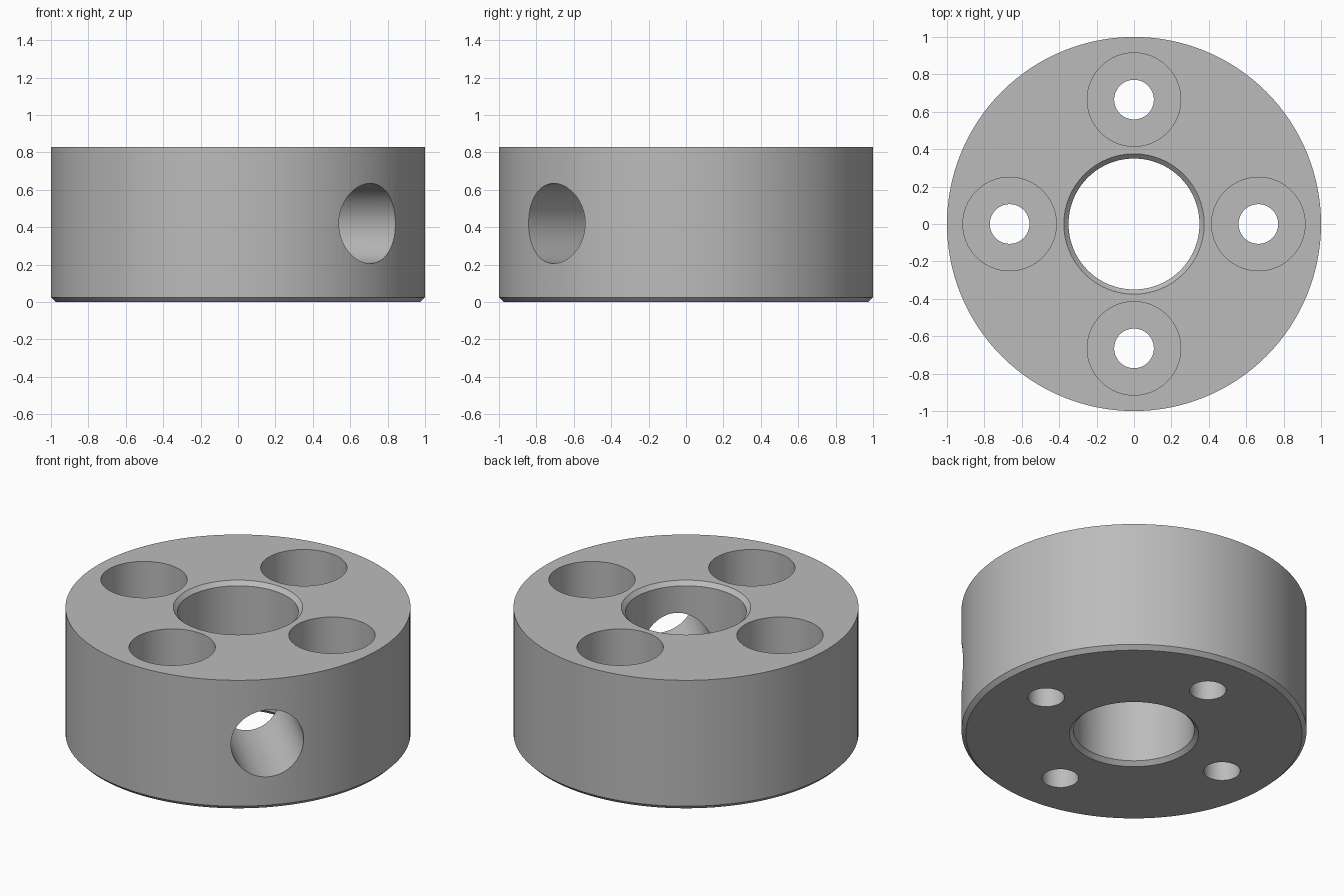
import bpy, bmesh, math
from mathutils import Matrix

old = bpy.data.objects.get("Cube")
if old:
    bpy.data.objects.remove(old, do_unlink=True)

HEIGHT, CHAMFER = 0.83, 0.025
BORE = 0.35
BOLT_CIRCLE, BOLT, POCKET, POCKET_FLOOR = 0.665, 0.106, 0.25, 0.3
SIDE_HOLE, SIDE_Z = 0.214, 0.42

steel = bpy.data.materials.new("grey steel")
grey = (0.5, 0.5, 0.5, 1)
steel.diffuse_color = grey
steel.use_nodes = True
steel.node_tree.nodes["Principled BSDF"].inputs["Base Color"].default_value = grey


def lathe(name, profile, segments, matrix=Matrix()):
    """Turn a closed (radius, z) profile about z; radius 0 marks the axis."""
    bm = bmesh.new()
    verts = [bm.verts.new((r, 0, z)) for r, z in profile]
    edges = [bm.edges.new((a, b)) for a, b in zip(verts, verts[1:] + verts[:1])]
    bmesh.ops.spin(bm, geom=verts + edges, axis=(0, 0, 1), cent=(0, 0, 0),
                   angle=math.tau, steps=segments, use_duplicate=False)
    bmesh.ops.remove_doubles(bm, verts=bm.verts, dist=1e-5)
    # drop the leftover edge along the axis
    bmesh.ops.delete(bm, geom=[e for e in bm.edges if not e.link_faces], context='EDGES')
    bmesh.ops.recalc_face_normals(bm, faces=bm.faces)
    bm.transform(matrix)
    mesh = bpy.data.meshes.new(name)
    bm.to_mesh(mesh)
    bm.free()
    mesh.materials.append(steel)
    obj = bpy.data.objects.new(name, mesh)
    bpy.context.collection.objects.link(obj)
    return obj


# Round body with chamfered lower rim and chamfered central bore
collar = lathe("collar_body", [
    (BORE + CHAMFER, 0), (1 - CHAMFER, 0), (1, CHAMFER), (1, HEIGHT),
    (BORE + CHAMFER, HEIGHT), (BORE, HEIGHT - CHAMFER), (BORE, CHAMFER)], 128)

# Four stepped bolt holes
cutters = []
for i in range(4):
    place = Matrix.Rotation(i * math.pi / 2, 4, 'Z') @ Matrix.Translation((BOLT_CIRCLE, 0, 0))
    cutters.append(lathe("bolt_hole_cutter", [
        (0, -0.1), (BOLT, -0.1), (BOLT, POCKET_FLOOR), (POCKET, POCKET_FLOOR),
        (POCKET, HEIGHT + 0.1), (0, HEIGHT + 0.1)], 64, place))

# Radial hole from the front left into the bore
aim = (Matrix.Translation((0, 0, SIDE_Z)) @ Matrix.Rotation(-math.pi / 4, 4, 'Z')
       @ Matrix.Rotation(math.pi / 2, 4, 'Y'))
cutters.append(lathe("side_hole_cutter", [
    (0, 0), (SIDE_HOLE, 0), (SIDE_HOLE, 1.2), (0, 1.2)], 64, aim))

# Cut the holes, then bake the result and remove the cutters
for cutter in cutters:
    cutter.hide_render = True
    mod = collar.modifiers.new("cut", 'BOOLEAN')
    mod.operation, mod.solver, mod.object = 'DIFFERENCE', 'EXACT', cutter
bpy.ops.object.select_all(action='DESELECT')
collar.select_set(True)
bpy.context.view_layer.objects.active = collar
for mod in list(collar.modifiers):
    bpy.ops.object.modifier_apply(modifier=mod.name)
for cutter in cutters:
    bpy.data.objects.remove(cutter, do_unlink=True)
bpy.ops.object.shade_smooth_by_angle(angle=math.radians(30))
